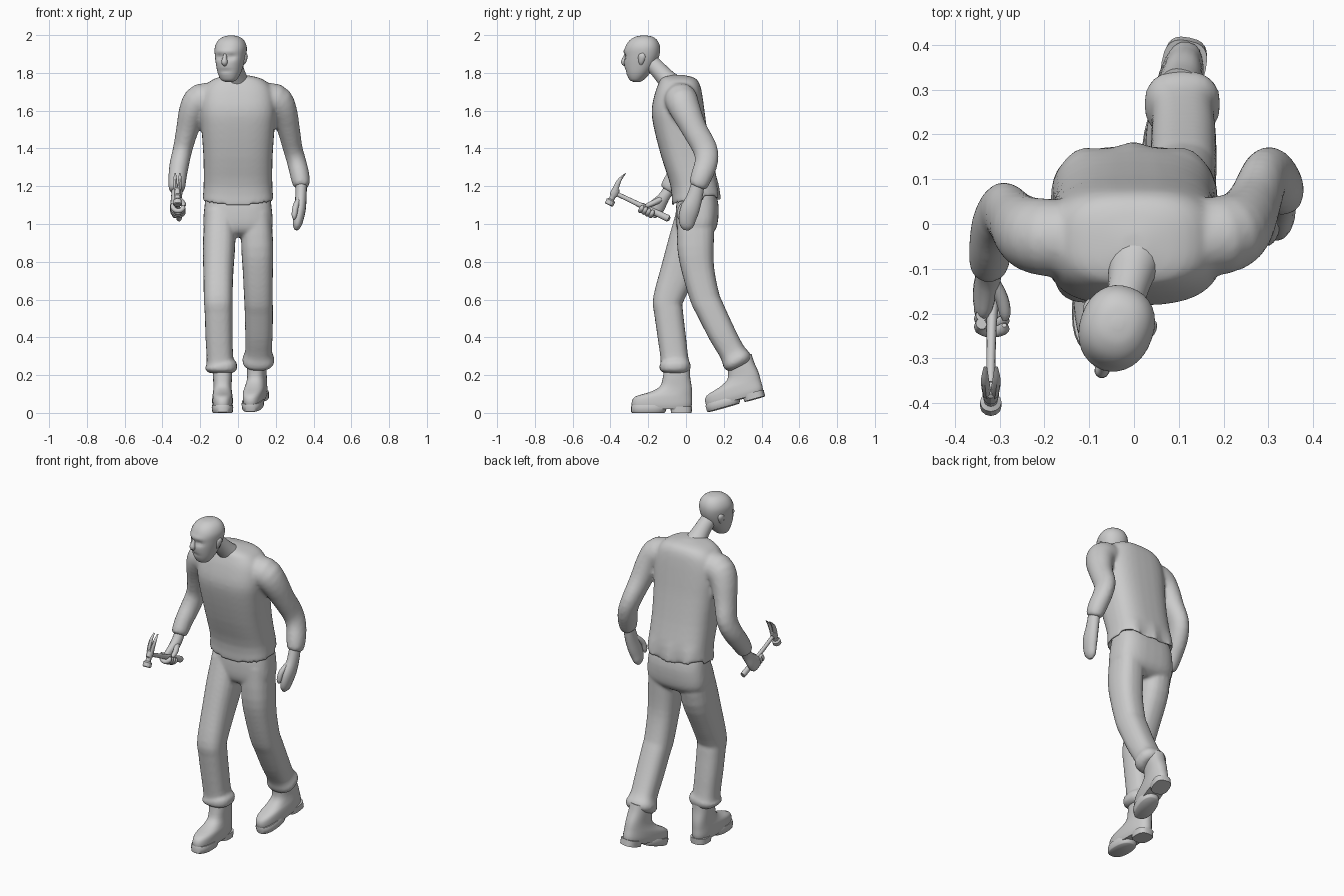
import bpy, bmesh, math
from mathutils import Vector, Matrix

X, Y, Z = Vector((1, 0, 0)), Vector((0, 1, 0)), Vector((0, 0, 1))


def spline(keys, sub):
    """Catmull-Rom interpolation of whole key rows."""
    out = []
    for i in range(len(keys) - 1):
        a, b, c, d = (keys[min(max(i + k, 0), len(keys) - 1)] for k in (-1, 0, 1, 2))
        for s in range(sub):
            t = s / sub
            out.append([0.5 * (2 * q + (r - p) * t + (2 * p - 5 * q + 4 * r - w) * t * t
                               + (3 * q - p - 3 * r + w) * t ** 3)
                        for p, q, r, w in zip(a, b, c, d)])
    return out + [list(keys[-1])]


def activate(ob, angle):
    bpy.ops.object.select_all(action='DESELECT')
    ob.select_set(True)
    bpy.context.view_layer.objects.active = ob
    bpy.ops.object.shade_smooth_by_angle(angle=angle)


def loft(name, keys, ref=Y, normal=None, n=20, power=2.0, sub=3, M=Matrix(), angle=0.8):
    """Skin rings (x, y, z, side radius, radius along ref) along a path."""
    rows = spline(keys, sub) if sub > 1 else keys
    pts = [Vector(r[:3]) for r in rows]
    bm = bmesh.new()
    rings = []
    for i, r in enumerate(rows):
        t = normal or (pts[min(i + 1, len(pts) - 1)] - pts[max(i - 1, 0)]).normalized()
        v = (ref - t * ref.dot(t)).normalized()
        u = v.cross(t)
        ring = []
        for k in range(n):
            a = 2 * math.pi * k / n
            c, s = math.cos(a), math.sin(a)
            cu = math.copysign(abs(c) ** (2 / power), c)
            sv = math.copysign(abs(s) ** (2 / power), s)
            ring.append(bm.verts.new(M @ (pts[i] + u * cu * max(r[3], .002) + v * sv * max(r[4], .002))))
        rings.append(ring)
    for p, q in zip(rings, rings[1:]):
        for k in range(n):
            bm.faces.new((p[k], p[(k + 1) % n], q[(k + 1) % n], q[k]))
    bm.faces.new(rings[0])
    bm.faces.new(rings[-1])
    bmesh.ops.recalc_face_normals(bm, faces=bm.faces)
    me = bpy.data.meshes.new(name)
    bm.to_mesh(me)
    bm.free()
    ob = bpy.data.objects.new(name, me)
    bpy.context.collection.objects.link(ob)
    activate(ob, angle)
    return ob


def fuse(main, *others, voxel=.01, rounds=6):
    """Melt overlapping pieces of one garment into a single smooth skin."""
    bpy.ops.object.select_all(action='DESELECT')
    for ob in (main,) + others:
        ob.select_set(True)
    bpy.context.view_layer.objects.active = main
    bpy.ops.object.join()
    remesh = main.modifiers.new("Remesh", 'REMESH')
    remesh.mode, remesh.voxel_size, remesh.use_smooth_shade = 'VOXEL', voxel, True
    smooth = main.modifiers.new("Smooth", 'SMOOTH')
    smooth.factor, smooth.iterations = .5, rounds


# Sweater body with turned-in hem
sweater = loft("sweater", [
    (0, .05, 1.15, .165, .10), (0, .052, 1.1, .187, .124), (0, .045, 1.2, .182, .126),
    (0, .005, 1.35, .183, .134), (0, -.028, 1.5, .193, .14), (0, -.042, 1.6, .2, .14),
    (0, -.04, 1.69, .19, .125), (0, -.037, 1.745, .16, .108), (0, -.042, 1.775, .11, .085),
    (0, -.05, 1.79, .03, .03)], normal=Z, n=36, power=2.8)
# Hem sags at the front middle and ripples at the back
for v in sweater.data.vertices:
    if v.co.z < 1.25:
        f = (1.25 - v.co.z) / .15
        v.co.z += f * (.025 * min(1, abs(v.co.x) / .18) ** 2 + (.02 if v.co.y > .1 else -.01))
        if v.co.y > .1:
            v.co.y += .009 * f * math.cos(v.co.x * 50)

# Sleeves: both shoulders alike, elbows posed differently
left = loft("sleeve_left", [
    (.1, -.035, 1.66, .08, .085), (.195, -.025, 1.655, .089, .088), (.24, -.002, 1.6, .073, .081),
    (.268, .045, 1.5, .06, .068), (.29, .1, 1.4, .052, .066), (.31, .108, 1.33, .051, .062),
    (.327, .085, 1.26, .051, .058), (.334, .068, 1.215, .046, .052), (.335, .06, 1.195, .036, .042)])
right = loft("sleeve_right", [
    (-.1, -.035, 1.66, .08, .085), (-.195, -.03, 1.655, .089, .087), (-.24, -.018, 1.6, .073, .081),
    (-.268, .008, 1.5, .06, .068), (-.292, .028, 1.4, .052, .066), (-.31, .0, 1.32, .052, .06),
    (-.32, -.05, 1.25, .049, .055), (-.324, -.09, 1.19, .044, .048), (-.324, -.1, 1.175, .034, .036)])
fuse(sweater, left, right)

# Relaxed left hand
loft("left_hand", [
    (.335, .065, 1.22, .03, .035), (.333, .045, 1.14, .03, .042), (.328, .022, 1.08, .031, .05),
    (.32, .008, 1.03, .028, .046), (.312, .004, .99, .022, .036), (.308, .002, .968, .008, .014)], n=16)
loft("left_thumb", [
    (.322, .02, 1.13, .016, .018), (.305, -.022, 1.09, .016, .016),
    (.298, -.035, 1.045, .014, .014), (.297, -.034, 1.025, .005, .005)], n=10)

# Hammer axes: D along the handle, A along the head
D = Vector((0, .902, -.432))
A = Vector((0, .432, .902))
P = Vector((-.32, -.378, 1.165))


def on_hammer(rows):
    """Rows of (along head, along handle, sideways, radius, radius)."""
    return [tuple(P + A * a + D * d + X * s) + (r, q) for a, d, s, r, q in rows]


loft("hammer_handle", on_hammer([
    (0, -.012, 0, .012, .01), (0, .06, 0, .012, .01), (0, .16, .002, .014, .011),
    (0, .25, .005, .017, .014), (0, .31, .008, .018, .015), (0, .316, .008, .013, .011)]), ref=X, n=12)
loft("hammer_head", on_hammer([
    (-.072, 0, 0, .02, .02), (-.068, 0, 0, .024, .024), (-.045, 0, 0, .024, .024),
    (-.038, 0, 0, .015, .015), (-.02, 0, 0, .015, .015), (-.014, 0, 0, .021, .018),
    (.018, 0, 0, .021, .018), (.026, 0, 0, .015, .02)]), ref=X, n=12, sub=1, angle=.5)
for side, label in ((-1, "right"), (1, "left")):
    loft("hammer_claw_" + label, on_hammer([
        (.012, -.003, side * .009, .016, .01), (.045, -.006, side * .011, .014, .01),
        (.08, -.004, side * .013, .009, .009), (.118, .008, side * .012, .002, .004)]), ref=X, n=8)

# Right fist, with fingers wrapped around the handle
loft("right_hand", [
    (-.322, -.08, 1.2, .028, .03), (-.325, -.115, 1.145, .029, .03), (-.333, -.148, 1.1, .026, .042),
    (-.337, -.175, 1.07, .022, .046), (-.335, -.19, 1.045, .012, .03)], n=16)
for i in range(4):
    arc = []
    for k in range(8):
        a = math.radians(150 + 32 * k)
        r = .013 if k < 7 else .005
        arc.append((math.sin(a) * .027, .165 + i * .02, math.cos(a) * .028 + .003, r, r))
    loft("right_finger_%d" % (i + 1), on_hammer(arc), ref=D, n=10, sub=2)
loft("right_thumb", [
    (-.318, -.125, 1.135, .015, .016), (-.296, -.165, 1.115, .015, .015),
    (-.288, -.2, 1.1, .013, .013), (-.289, -.216, 1.096, .005, .005)], ref=X, n=10)

# Neck and head, the head turned a little to its right
loft("neck", [(0, -.06, 1.72, .08, .07), (-.004, -.1, 1.765, .056, .052),
              (-.015, -.15, 1.82, .045, .045), (-.03, -.2, 1.87, .045, .045)])
H = Matrix.Translation((-.04, -.235, 0)) @ Matrix.Rotation(-.33, 4, 'Z') @ Matrix.Translation((0, .235, 0))
head = loft("head", [
    (0, -.262, 1.753, .02, .018), (0, -.263, 1.763, .04, .036), (0, -.255, 1.795, .058, .06),
    (0, -.245, 1.84, .07, .082), (0, -.235, 1.89, .079, .094), (0, -.229, 1.935, .082, .092),
    (0, -.225, 1.97, .068, .075), (0, -.222, 1.991, .042, .046), (0, -.222, 1.998, .01, .01)],
    normal=Z, n=32, power=2.2, sub=5, M=H)
# Eye sockets and mouth are pushed in, brow is pulled out
front = H.to_3x3() @ -Y
for v in head.data.vertices:
    p = H.inverted() @ v.co
    if p.y < -.25:
        dent = sum(.015 * math.exp(-((p.x - s * .033) / .02) ** 2 - ((p.z - 1.885) / .014) ** 2) for s in (-1, 1))
        dent += .006 * math.exp(-(p.x / .03) ** 2 - ((p.z - 1.81) / .008) ** 2)
        dent -= .006 * math.exp(-(p.x / .05) ** 2 - ((p.z - 1.915) / .012) ** 2)
        v.co -= front * dent
loft("nose", [(0, -.318, 1.905, .008, .008), (0, -.326, 1.88, .011, .014),
              (0, -.332, 1.856, .017, .018), (0, -.322, 1.84, .008, .008)], n=12, M=H)
for s, label in ((-1, "right"), (1, "left")):
    loft(label + "_ear", [(s * .064, -.217, 1.845, .006, .008), (s * .07, -.214, 1.86, .01, .015),
                          (s * .075, -.208, 1.89, .011, .02), (s * .074, -.206, 1.905, .004, .008)], n=12, M=H)

# Trousers: seat and two striding legs with rolled cuffs
seat = loft("trousers", [
    (0, .06, 1.16, .168, .1), (0, .06, 1.09, .178, .113), (0, .057, 1.0, .184, .11),
    (0, .055, .955, .165, .09), (0, .055, .93, .11, .05)], normal=Z, n=32, power=2.9)
right = loft("trouser_leg_right", [
    (-.096, .05, 1.06, .08, .1), (-.1, .015, .9, .086, .11), (-.104, -.04, .75, .08, .096),
    (-.105, -.095, .6, .076, .08), (-.103, -.093, .54, .074, .077), (-.1, -.075, .4, .072, .075),
    (-.095, -.06, .28, .071, .074),
    (-.09, -.058, .25, .086, .084), (-.09, -.056, .225, .08, .078), (-.09, -.056, .21, .06, .06)], power=2.5)
left = loft("trouser_leg_left", [
    (.096, .055, 1.06, .08, .1), (.102, .05, .88, .085, .097), (.105, .065, .75, .08, .086),
    (.108, .1, .61, .076, .079), (.11, .127, .55, .075, .076), (.111, .19, .42, .073, .073),
    (.109, .243, .325, .071, .069),
    (.108, .265, .285, .085, .078), (.108, .278, .262, .079, .075), (.108, .286, .247, .06, .053)], power=2.5)
fuse(seat, left, right, voxel=.009, rounds=5)


# Boots: local heel at +y, toe at -y
def boot(label, M):
    loft(label + "_boot", [
        (0, -.128, .02, .048, .15), (0, -.128, .045, .054, .16), (0, -.12, .085, .054, .152),
        (0, -.08, .11, .05, .112), (0, -.054, .14, .048, .084), (0, -.05, .19, .05, .072),
        (0, -.048, .235, .05, .068)], normal=Z, n=28, power=2.5, M=M)
    loft(label + "_heel", [(0, -.025, 0, .048, .055), (0, -.025, .035, .05, .057)],
         normal=Z, sub=1, n=24, power=2.8, M=M)
    loft(label + "_sole", [
        (0, -.2, 0, .05, .085), (0, -.2, .004, .054, .09), (0, -.195, .03, .057, .096),
        (0, -.195, .042, .054, .092)], normal=Z, sub=1, n=24, power=2.4, M=M)


boot("right", Matrix.Translation((-.082, 0, 0)))
boot("left", Matrix.Translation((.118, .388, .08)) @ Matrix.Rotation(-.2, 4, 'Z') @ Matrix.Rotation(.27, 4, 'X'))
